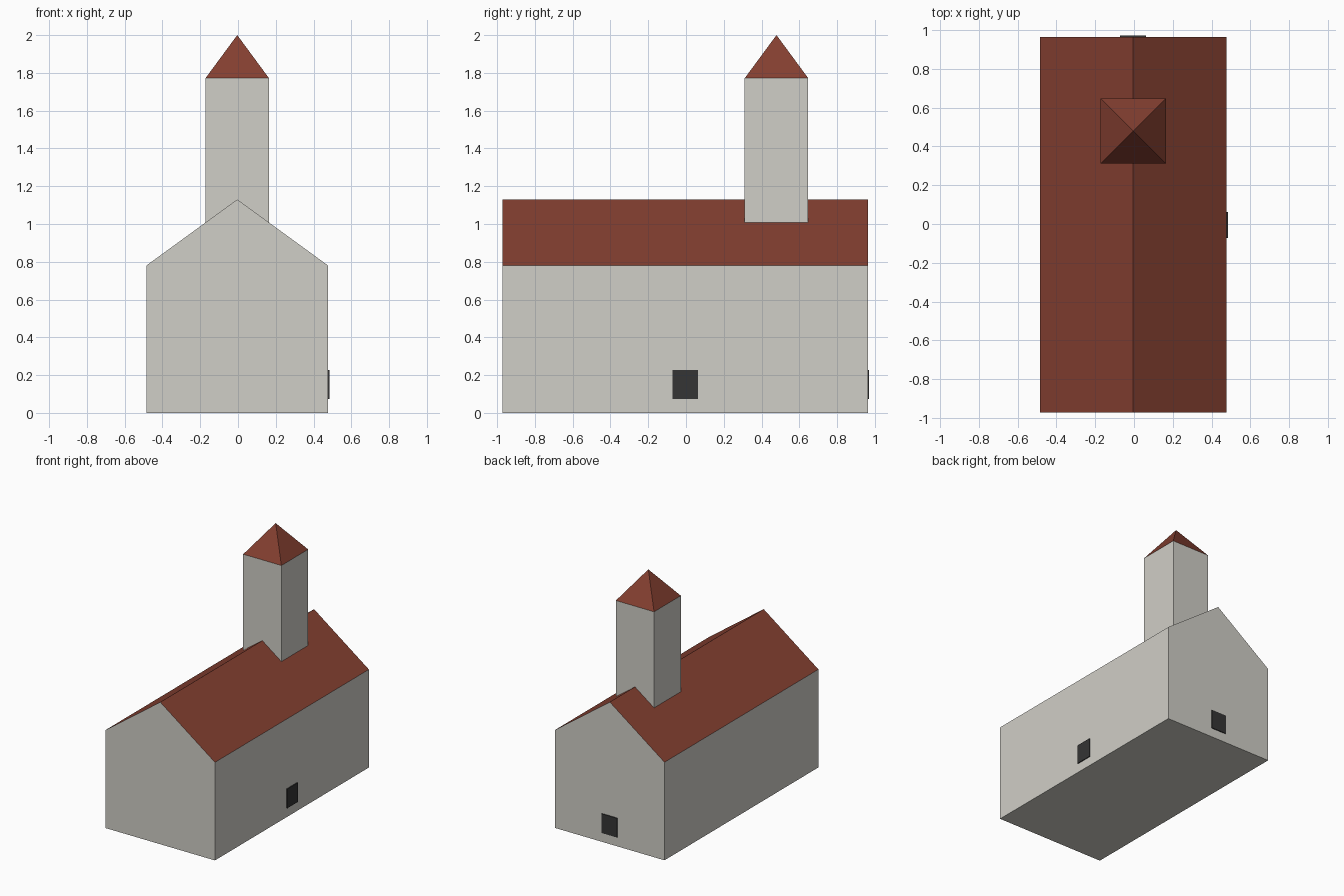
import bpy, bmesh
from mathutils import Vector

if "Cube" in bpy.data.objects:
    bpy.data.objects.remove(bpy.data.objects["Cube"])

CX, CY = -0.004, -0.004      # centre of the nave
HALF_W, HALF_L = 0.481, 0.967
EAVES, RIDGE = 0.78, 1.13
TOWER_Y, TOWER_R = 0.479, 0.168


def material(name, rgb):
    m = bpy.data.materials.new(name)
    m.diffuse_color = (*rgb, 1)
    m.use_nodes = True
    m.node_tree.nodes["Principled BSDF"].inputs["Base Color"].default_value = m.diffuse_color
    return m


plaster = material("plaster", (0.63, 0.62, 0.57))
tile = material("roof_tile", (0.23, 0.05, 0.03))
dark = material("dark_opening", (0.035, 0.035, 0.035))


def finish(name, bm, *mats):
    bmesh.ops.recalc_face_normals(bm, faces=bm.faces)
    # sloping faces take the second material
    bm.normal_update()
    for f in bm.faces:
        if len(mats) > 1 and 0.1 < f.normal.z < 0.99:
            f.material_index = 1
    mesh = bpy.data.meshes.new(name)
    bm.to_mesh(mesh)
    bm.free()
    for m in mats:
        mesh.materials.append(m)
    ob = bpy.data.objects.new(name, mesh)
    bpy.context.collection.objects.link(ob)
    return ob


def box(name, lo, hi, mat):
    lo, hi = Vector(lo), Vector(hi)
    bm = bmesh.new()
    bmesh.ops.create_cube(bm, size=1)
    bmesh.ops.scale(bm, vec=hi - lo, verts=bm.verts)
    bmesh.ops.translate(bm, vec=(lo + hi) / 2, verts=bm.verts)
    return finish(name, bm, mat)


# Nave: gabled profile extruded along y, slopes become the tiled roof
bm = bmesh.new()
profile = [(-HALF_W, 0), (HALF_W, 0), (HALF_W, EAVES), (0, RIDGE), (-HALF_W, EAVES)]
gable = bm.faces.new([bm.verts.new((CX + x, CY - HALF_L, z)) for x, z in profile])
ext = bmesh.ops.extrude_face_region(bm, geom=[gable], use_keep_orig=True)
moved = [g for g in ext["geom"] if isinstance(g, bmesh.types.BMVert)]
bmesh.ops.translate(bm, vec=(0, 2 * HALF_L, 0), verts=moved)
finish("nave", bm, plaster, tile)

# Tower: square shaft, its top drawn to a point as a pyramid roof
bm = bmesh.new()
r = TOWER_R
base = [bm.verts.new((CX + x, TOWER_Y + y, 1.0)) for x, y in ((-r, -r), (r, -r), (r, r), (-r, r))]
top = [bm.verts.new((v.co.x, v.co.y, 1.772)) for v in base]
apex = bm.verts.new((CX, TOWER_Y, 2.0))
bm.faces.new(base[::-1])
for i in range(4):
    j = (i + 1) % 4
    bm.faces.new((base[i], base[j], top[j], top[i]))
    bm.faces.new((top[i], top[j], apex))
finish("tower", bm, plaster, tile)

# Openings: thin dark panels on the right and back walls
wx, wy = CX + HALF_W, CY + HALF_L
box("side_opening", (wx - 0.005, -0.072, 0.073), (wx + 0.007, 0.063, 0.226), dark)
box("back_opening", (-0.072, wy - 0.005, 0.073), (0.063, wy + 0.007, 0.226), dark)
